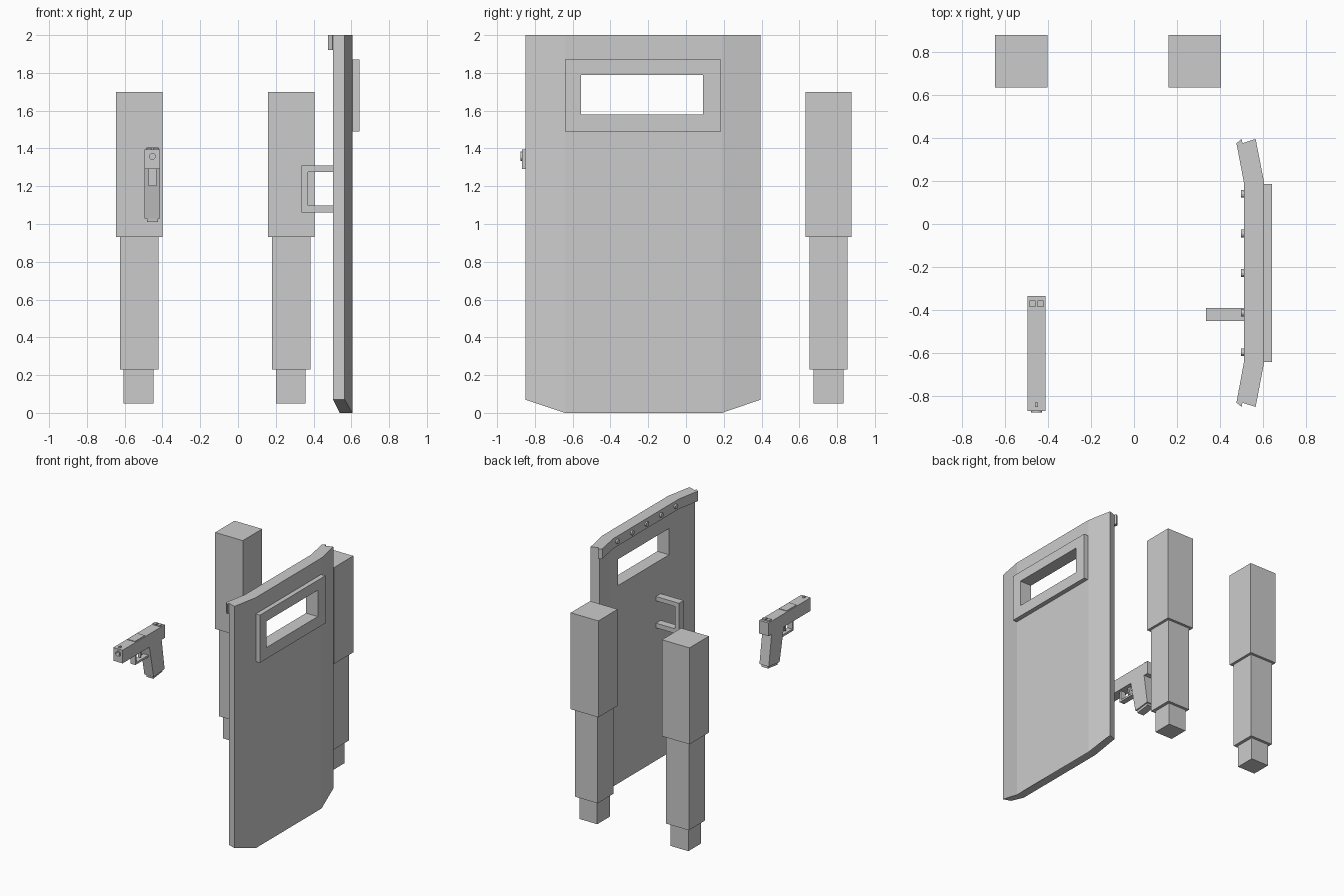
import bpy, bmesh, math
from mathutils import Vector, Matrix

cube = bpy.data.objects.get("Cube")
if cube:
    bpy.data.objects.remove(cube, do_unlink=True)

grey = bpy.data.materials.new("plain_grey")
grey.use_nodes = True
colour = (0.6, 0.6, 0.6, 1)
grey.diffuse_color = colour
grey.node_tree.nodes["Principled BSDF"].inputs["Base Color"].default_value = colour


def finish(name, bm):
    bmesh.ops.recalc_face_normals(bm, faces=bm.faces)
    mesh = bpy.data.meshes.new(name)
    bm.to_mesh(mesh)
    bm.free()
    mesh.materials.append(grey)
    obj = bpy.data.objects.new(name, mesh)
    bpy.context.collection.objects.link(obj)
    return obj


def box(name, x, y, z):
    """Box from (min, max) pairs."""
    bm = bmesh.new()
    bmesh.ops.create_cube(bm, size=1)
    for v in bm.verts:
        v.co = [(a + b) / 2 + c * (b - a) for (a, b), c in zip((x, y, z), v.co)]
    return finish(name, bm)


def prism(name, points, direction):
    """Flat outline extruded along a direction."""
    bm = bmesh.new()
    face = bm.faces.new([bm.verts.new(p) for p in points])
    new = bmesh.ops.extrude_face_region(bm, geom=[face])["geom"]
    bmesh.ops.translate(bm, vec=Vector(direction),
                        verts=[g for g in new if isinstance(g, bmesh.types.BMVert)])
    return finish(name, bm)


def cylinder(name, centre, radius, depth, axis, sides=16):
    bm = bmesh.new()
    turn = Matrix.Rotation(math.pi / 2, 4, axis)
    bmesh.ops.create_cone(bm, cap_ends=True, segments=sides, radius1=radius,
                          radius2=radius, depth=depth,
                          matrix=Matrix.Translation(centre) @ turn)
    return finish(name, bm)


def cut(obj, cutter):
    mod = obj.modifiers.new("cut", "BOOLEAN")
    mod.operation = "DIFFERENCE"
    mod.solver = "EXACT"
    mod.object = cutter
    bpy.context.view_layer.objects.active = obj
    bpy.ops.object.modifier_apply(modifier=mod.name)
    bpy.data.objects.remove(cutter, do_unlink=True)


# Limbs: three stacked square blocks each
for side, cx in (("right", -0.523), ("left", 0.282)):
    for part, half, z in (("upper", 0.122, (0.93, 1.70)),
                          ("middle", 0.101, (0.23, 0.93)),
                          ("end", 0.079, (0.05, 0.23))):
        shift = -0.003 if part == "end" else 0
        box(f"{side}_limb_{part}", (cx + shift - half, cx + shift + half),
            (0.755 - half, 0.755 + half), z)


# Shield: bent plate with its wings angled back
def bent_outline(inner, outer, z):
    return [(outer - 0.04, -0.85, z), (outer, -0.64, z), (outer, 0.19, z),
            (outer - 0.04, 0.395, z), (inner - 0.035, 0.375, z),
            (inner, 0.19, z), (inner, -0.64, z), (inner - 0.035, -0.83, z)]


plate = prism("shield_plate", bent_outline(0.538, 0.605, 0), (0, 0, 2))
for v in plate.data.vertices:      # raised lower corners
    if v.co.z < 0.01 and (v.co.y > 0.3 or v.co.y < -0.7):
        v.co.z = 0.07
prism("shield_top_lip", bent_outline(0.511, 0.54, 1.92), (0, 0, 0.08))

# Viewing slot and its frame
slot_y, slot_z = (-0.555, 0.09), (1.58, 1.79)
frame = box("window_frame", (0.60, 0.642), (-0.64, 0.185), (1.49, 1.87))
for part in (plate, frame):
    cut(part, box("slot_cutter", (0.4, 0.8), slot_y, slot_z))

# Rivets along the lip
for i in range(5):
    cylinder(f"lip_rivet_{i + 1}", (0.508, 0.14 - i * 0.184, 1.96), 0.018, 0.02, "Y", 12)

# Shield handle
grip_y = (-0.45, -0.39)
box("handle_bar", (0.335, 0.37), grip_y, (1.06, 1.31))
box("handle_lower_arm", (0.37, 0.545), grip_y, (1.06, 1.097))
box("handle_upper_arm", (0.37, 0.545), grip_y, (1.275, 1.31))

# Pistol body with a muzzle bore
gx = -0.453
wide = (gx - 0.041, gx + 0.041)
slim = (gx - 0.022, gx + 0.022)
slide = box("pistol_slide", wide, (-0.868, -0.335), (1.29, 1.395))
muzzle = cylinder("pistol_muzzle", (gx, -0.86, 1.358), 0.025, 0.03, "X")
for part in (slide, muzzle):
    cut(part, cylinder("bore_cutter", (gx, -0.86, 1.358), 0.016, 0.12, "X"))
box("ejection_port", (gx - 0.034, gx + 0.034), (-0.70, -0.575), (1.39, 1.40))
box("front_sight", (gx - 0.006, gx + 0.006), (-0.85, -0.83), (1.39, 1.406))
for side, s in (("right", -1), ("left", 1)):
    c = gx + s * 0.018
    box(f"{side}_rear_sight", (c - 0.014, c + 0.014), (-0.385, -0.355), (1.39, 1.406))

# Raked grip and magazine base
prism("pistol_grip", [(wide[0], y, z) for y, z in
                      ((-0.53, 1.295), (-0.375, 1.295), (-0.338, 1.045), (-0.475, 1.03))],
      (wide[1] - wide[0], 0, 0))
prism("magazine_base", [(gx - 0.03, y, z) for y, z in
                        ((-0.468, 1.035), (-0.348, 1.05), (-0.345, 1.025), (-0.465, 1.01))],
      (0.06, 0, 0))

# Trigger and guard
box("guard_front", slim, (-0.68, -0.662), (1.20, 1.295))
box("guard_bottom", slim, (-0.662, -0.505), (1.20, 1.216))
prism("trigger", [(gx - 0.01, y, z) for y, z in
                  ((-0.595, 1.295), (-0.57, 1.295), (-0.59, 1.225), (-0.60, 1.225))],
      (0.02, 0, 0))
